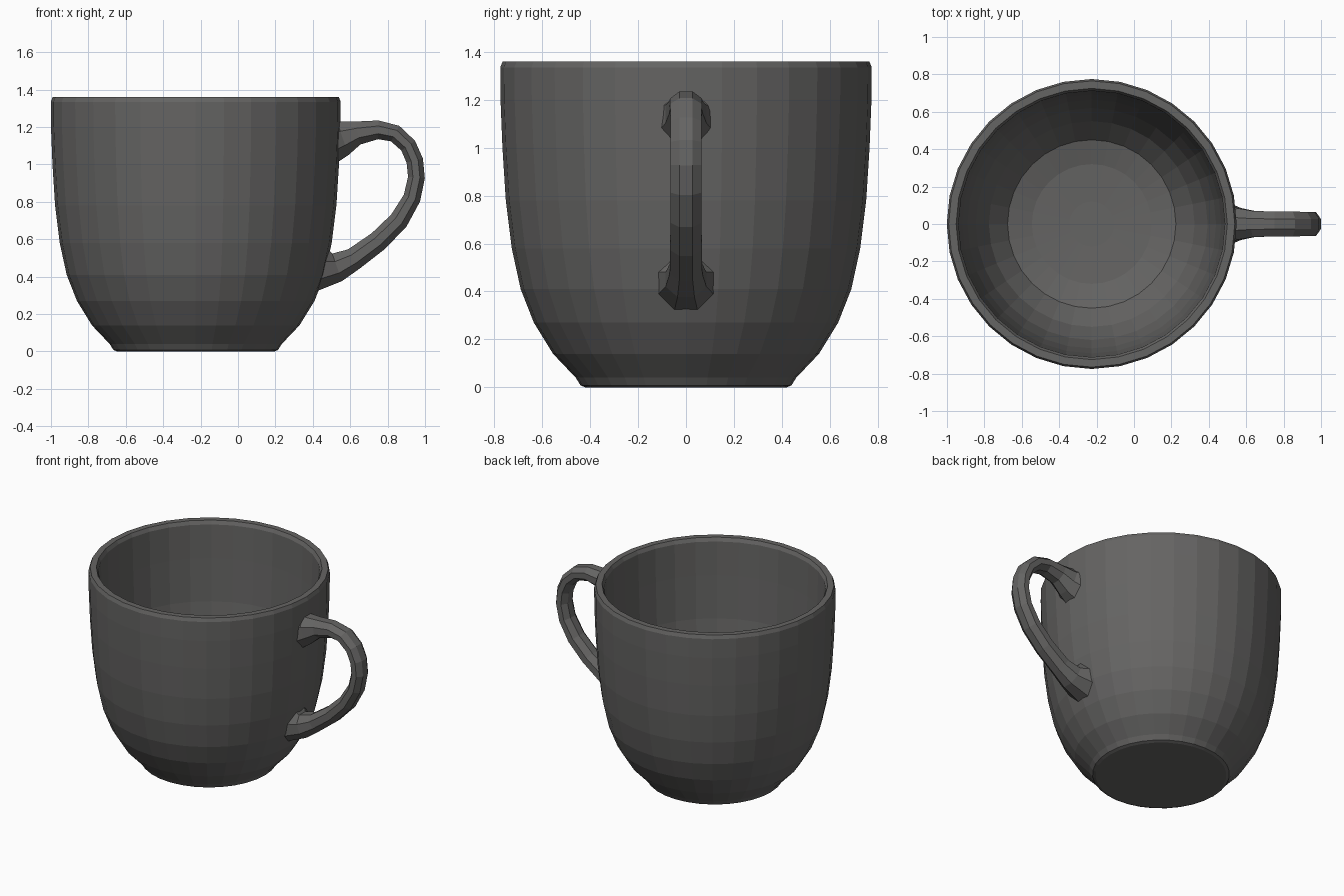
import bpy, bmesh, math
from mathutils import Vector

if "Cube" in bpy.data.objects:
    bpy.data.objects.remove(bpy.data.objects["Cube"])

SEGMENTS = 32
CENTRE_X = -0.226

glaze = bpy.data.materials.new("dark grey glaze")
glaze.diffuse_color = (0.13, 0.128, 0.125, 1)
glaze.use_nodes = True
glaze.node_tree.nodes["Principled BSDF"].inputs["Base Color"].default_value = glaze.diffuse_color


def make_object(name, bm):
    bmesh.ops.recalc_face_normals(bm, faces=bm.faces)
    mesh = bpy.data.meshes.new(name)
    bm.to_mesh(mesh)
    bm.free()
    mesh.materials.append(glaze)
    obj = bpy.data.objects.new(name, mesh)
    bpy.context.collection.objects.link(obj)
    return obj


def skin(bm, rings):
    """Bridge successive vertex rings and cap both ends."""
    for a, b in zip(rings, rings[1:]):
        n = len(a)
        for i in range(n):
            j = (i + 1) % n
            bm.faces.new((a[i], a[j], b[j], b[i]))
    bm.faces.new(rings[0])
    bm.faces.new(rings[-1])


# Cup body: outside wall up to the rim, then down the inside to the floor
profile = [(0.42, 0.0), (0.44, 0.008), (0.46, 0.04), (0.555, 0.14), (0.635, 0.27),
           (0.69, 0.41), (0.727, 0.58), (0.752, 0.78), (0.766, 1.0),
           (0.774, 1.2), (0.775, 1.335), (0.765, 1.36), (0.725, 1.36),
           (0.712, 1.335), (0.705, 1.1), (0.692, 0.8), (0.665, 0.58),
           (0.62, 0.39), (0.55, 0.24), (0.45, 0.12), (0.32, 0.085), (0.12, 0.075)]
bm = bmesh.new()
rings = []
for r, z in profile:
    rings.append([bm.verts.new((CENTRE_X + r * math.cos(2 * math.pi * i / SEGMENTS),
                                r * math.sin(2 * math.pi * i / SEGMENTS), z))
                  for i in range(SEGMENTS)])
skin(bm, rings)
make_object("cup_body", bm)

# Handle: swept oval that flares where it joins the wall
# (x, z, half thickness in the side plane, half width along y)
path = [(0.515, 1.125, 0.125, 0.11), (0.56, 1.14, 0.095, 0.085),
        (0.64, 1.168, 0.063, 0.07), (0.75, 1.185, 0.05, 0.066),
        (0.84, 1.165, 0.047, 0.066), (0.91, 1.10, 0.045, 0.065),
        (0.945, 1.02, 0.045, 0.065), (0.954, 0.93, 0.045, 0.065),
        (0.93, 0.82, 0.047, 0.065), (0.86, 0.70, 0.052, 0.065),
        (0.75, 0.59, 0.055, 0.066), (0.62, 0.495, 0.06, 0.068),
        (0.53, 0.45, 0.078, 0.085), (0.455, 0.435, 0.115, 0.115)]
SIDES = 8
bm = bmesh.new()
rings = []
for k, (x, z, thick, wide) in enumerate(path):
    if k == 0:
        tangent = Vector((1, 0))
    elif k == len(path) - 1:
        tangent = Vector((-0.965, 0.26))
    else:
        a, b = path[k - 1], path[k + 1]
        tangent = Vector((b[0] - a[0], b[1] - a[1])).normalized()
    nx, nz = -tangent.y, tangent.x
    ring = []
    for i in range(SIDES):
        ang = 2 * math.pi * (i + 0.5) / SIDES
        u = thick * math.cos(ang) / math.cos(math.pi / SIDES)
        v = wide * math.sin(ang) / math.cos(math.pi / SIDES)
        ring.append(bm.verts.new((x + nx * u, v, z + nz * u)))
    rings.append(ring)
skin(bm, rings)
make_object("handle", bm)
